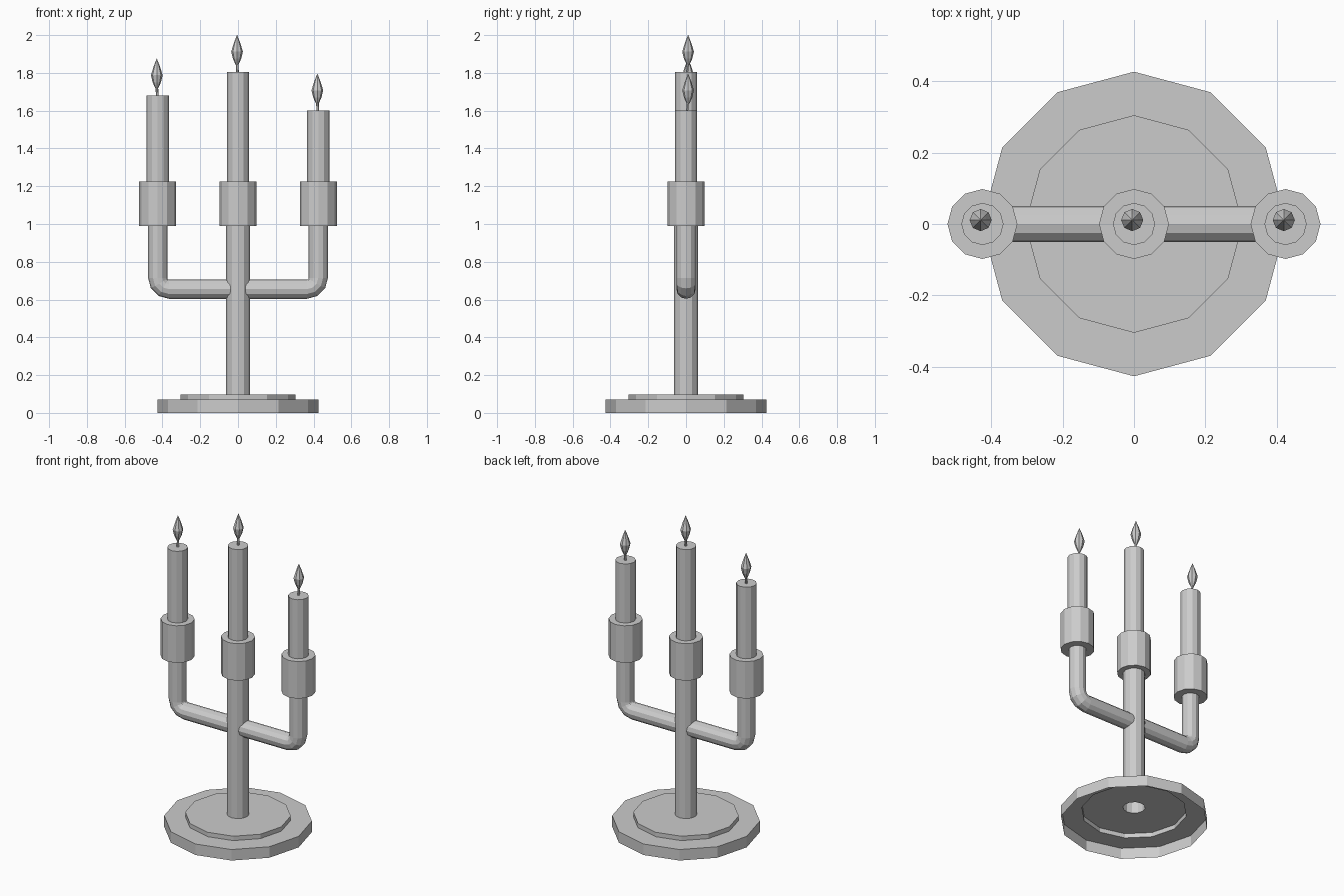
import bpy
import bmesh
from math import sin, cos, pi, radians
from mathutils import Vector

cube = bpy.data.objects.get("Cube")
if cube:
    bpy.data.objects.remove(cube, do_unlink=True)

grey = bpy.data.materials.new("plain grey")
grey.use_nodes = True
tone = (0.6, 0.6, 0.6, 1)
grey.diffuse_color = tone
grey.node_tree.nodes["Principled BSDF"].inputs["Base Color"].default_value = tone


def skin(name, rings, cap_end=False, flip=False):
    """Join successive rings of points into a faceted surface."""
    bm = bmesh.new()
    loops = [[bm.verts.new(p) for p in ring] for ring in rings]
    for low, high in zip(loops, loops[1:]):
        n = len(low)
        for i in range(n):
            j = (i + 1) % n
            bm.faces.new((low[i], low[j], high[j], high[i]))
    if cap_end:
        bm.faces.new(loops[-1])
    if flip:
        bmesh.ops.reverse_faces(bm, faces=bm.faces[:])
    mesh = bpy.data.meshes.new(name)
    bm.to_mesh(mesh)
    bm.free()
    mesh.materials.append(grey)
    obj = bpy.data.objects.new(name, mesh)
    bpy.context.collection.objects.link(obj)
    return obj


def circle(center, radius, across=Vector((1, 0, 0)), sides=12):
    side = Vector((0, 1, 0))
    angles = [2 * pi * i / sides for i in range(sides)]
    return [Vector(center) + radius * (cos(a) * across + sin(a) * side) for a in angles]


def lathe(name, profile, x=0, y=0, sides=12, cap=False):
    """Turn a (radius, height) profile around an upright axis."""
    rings = [circle((x, y, z), r, sides=sides) for r, z in profile]
    return skin(name, rings, cap_end=cap)


POLE_R, ARM_R, CUP_R, CANDLE_R = 0.064, 0.051, 0.098, 0.059
CUP_LOW, CUP_TOP = 0.99, 1.225
REACH, ARM_Z, BEND = 0.425, 0.655, 0.06

# Stepped base, hollow underneath
lathe("base", [(0.427, 0), (0.427, 0.07), (0.305, 0.07), (0.305, 0.098), (POLE_R, 0.098)])

# Central pole, open at its foot
lathe("pole", [(POLE_R, 0.098), (POLE_R, CUP_LOW)])


def arm(name, side):
    # Path stations: x, z and heading, along the arm and around the elbow
    path = [(0.04, ARM_Z, 0)]
    for deg in (0, 30, 60, 90):
        h = radians(deg)
        path.append((REACH - BEND + BEND * sin(h), ARM_Z + BEND - BEND * cos(h), h))
    path.append((REACH, CUP_LOW, pi / 2))
    rings = []
    for x, z, h in path:
        across = Vector((side * sin(h), 0, -cos(h)))
        rings.append(circle((side * x, 0, z), ARM_R, across))
    skin(name, rings, flip=side < 0)


def candle(label, x, top, stem_r):
    lathe(label + "_cup", [(stem_r, CUP_LOW), (CUP_R, CUP_LOW),
                           (CUP_R, CUP_TOP), (CANDLE_R, CUP_TOP)], x)
    lathe(label + "_candle", [(CANDLE_R, CUP_TOP), (CANDLE_R, top)], x, cap=True)
    # Slightly leaning wick
    lean = Vector((-0.005, 0.011, 0))
    foot = Vector((x, 0, top))
    tip = foot + lean + Vector((0, 0, 0.05))
    skin(label + "_wick", [circle(foot + lean / 2, 0.007, sides=6),
                           circle(tip, 0.007, sides=6)])
    # Faceted flame
    shape = [(0.007, 0.037), (0.022, 0.07), (0.031, 0.108), (0.017, 0.153), (0.001, 0.195)]
    lathe(label + "_flame", [(r, top + z) for r, z in shape],
          x + lean.x, lean.y, sides=8, cap=True)


for label, side in (("left", 1), ("right", -1)):
    arm(label + "_arm", side)

candle("middle", 0, 1.805, POLE_R)
candle("left", REACH, 1.6, ARM_R)
candle("right", -REACH, 1.68, ARM_R)
